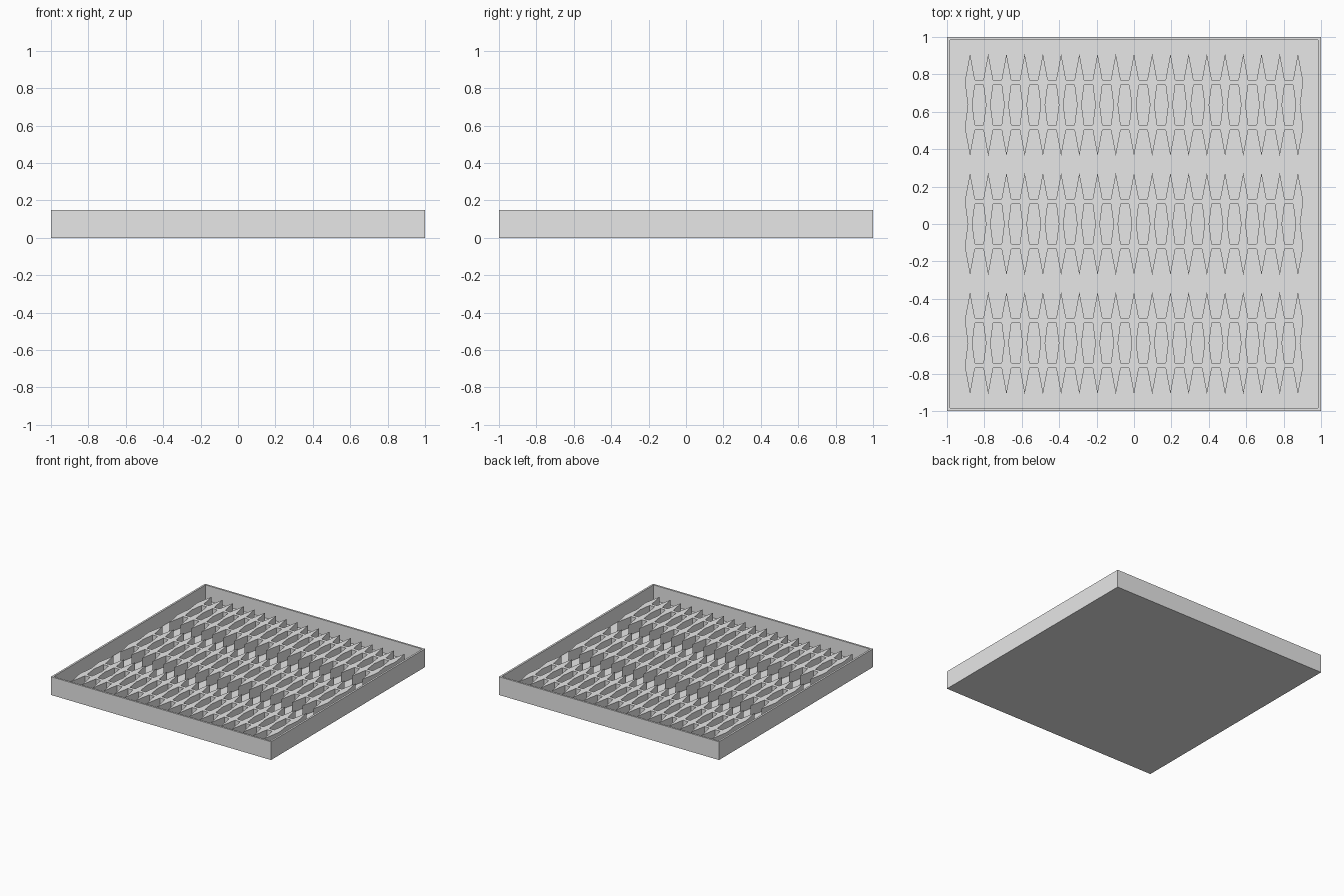
import bpy, bmesh

cube = bpy.data.objects.get("Cube")
if cube:
    bpy.data.objects.remove(cube, do_unlink=True)

HEIGHT, WALL, FLOOR, RACK_TOP = 0.15, 0.022, 0.025, 0.11
TEETH, PITCH = 19, 0.0974

grey = bpy.data.materials.new("plain grey")
grey.use_nodes = True
grey.diffuse_color = (0.8, 0.8, 0.8, 1)
grey.node_tree.nodes["Principled BSDF"].inputs["Base Color"].default_value = (0.8, 0.8, 0.8, 1)


def add_object(name, bm, location=(0, 0, 0)):
    bmesh.ops.recalc_face_normals(bm, faces=bm.faces)
    mesh = bpy.data.meshes.new(name)
    bm.to_mesh(mesh)
    bm.free()
    mesh.materials.append(grey)
    obj = bpy.data.objects.new(name, mesh)
    obj.location = location
    bpy.context.collection.objects.link(obj)
    return obj


def move_up(bm, geom, dz):
    verts = [g for g in geom if isinstance(g, bmesh.types.BMVert)]
    bmesh.ops.translate(bm, verts=verts, vec=(0, 0, dz))


# Square tray: a slab whose top is inset and sunk to the floor
bm = bmesh.new()
bmesh.ops.create_cube(bm, size=1)
bmesh.ops.scale(bm, verts=bm.verts, vec=(2, 2, HEIGHT))
bmesh.ops.translate(bm, verts=bm.verts, vec=(0, 0, HEIGHT / 2))
top = max(bm.faces, key=lambda f: f.calc_center_median().z)
bmesh.ops.inset_individual(bm, faces=[top], thickness=WALL)
sunk = bmesh.ops.extrude_face_region(bm, geom=[top])["geom"]
bmesh.ops.delete(bm, geom=[top], context='FACES_ONLY')
move_up(bm, sunk, FLOOR - HEIGHT)
add_object("tray", bm)

# Half outline of one tooth: pointed ends, wide at the bars, pinched waist
SIDE = [(0.026, 0.134), (0.026, 0.107), (0.012, 0),
        (0.026, -0.107), (0.026, -0.134)]
TIP = 0.273


def build_rack(name, y):
    bm = bmesh.new()
    previous = None
    for i in range(TEETH):
        x = (i - (TEETH - 1) / 2) * PITCH
        right = [bm.verts.new((x + w, v, 0)) for w, v in SIDE]
        left = [bm.verts.new((x - w, v, 0)) for w, v in SIDE]
        back = bm.verts.new((x, TIP, 0))
        front = bm.verts.new((x, -TIP, 0))
        bm.faces.new([back] + left + [front] + right[::-1])
        # Two cross bars join each tooth to its neighbour
        if previous:
            for a, b in ((0, 1), (3, 4)):
                bm.faces.new([previous[a], previous[b], left[b], left[a]])
        previous = right
    raised = bmesh.ops.extrude_face_region(bm, geom=bm.faces[:])["geom"]
    move_up(bm, raised, RACK_TOP - FLOOR)
    add_object(name, bm, (0, y, FLOOR))


# Three identical slotted racks on the tray floor
for name, y in (("front_rack", -0.637), ("middle_rack", 0), ("back_rack", 0.637)):
    build_rack(name, y)
